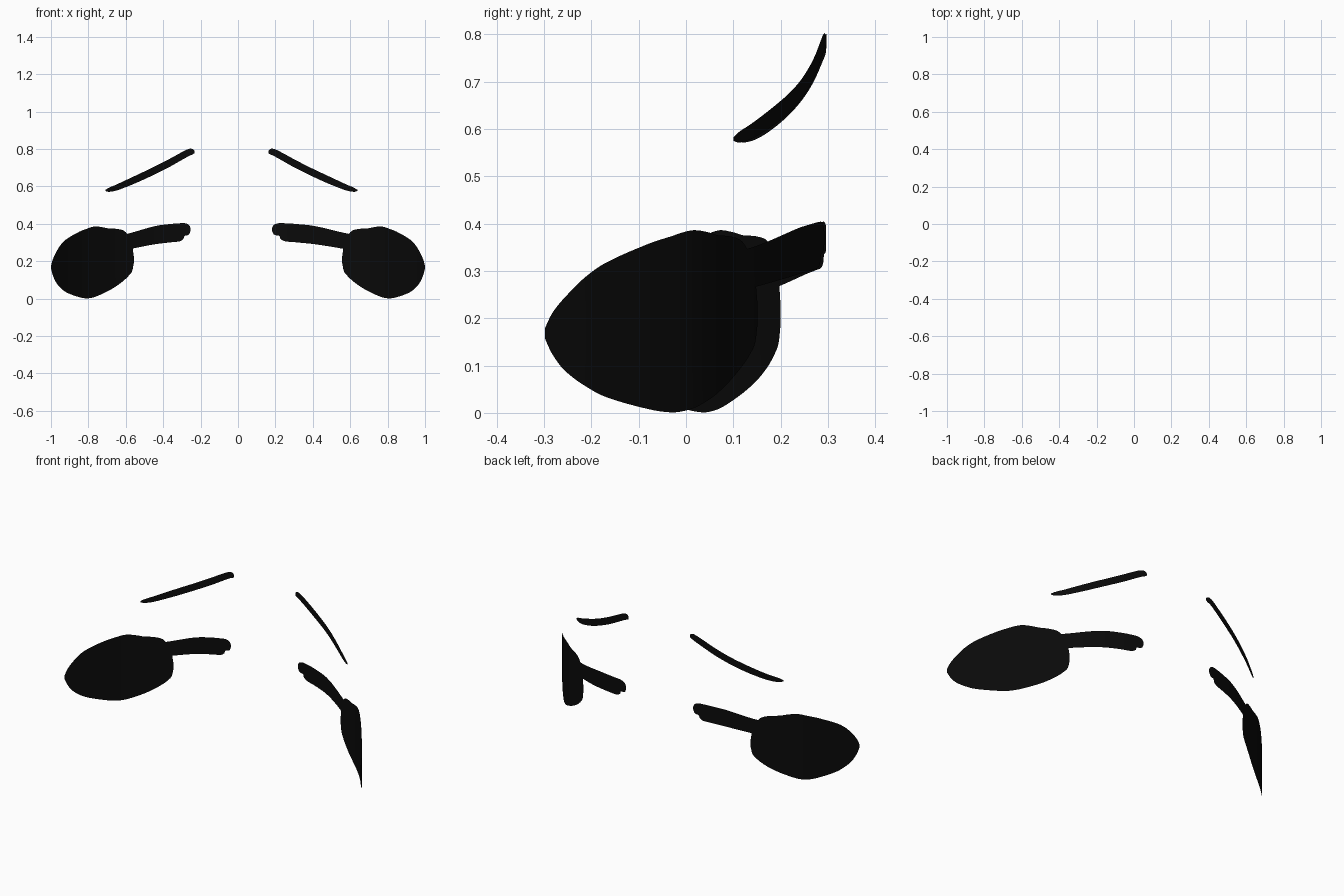
import bpy, bmesh

if "Cube" in bpy.data.objects:
    bpy.data.objects.remove(bpy.data.objects["Cube"])

black = bpy.data.materials.new("black")
black.diffuse_color = (0.003, 0.003, 0.003, 1)
black.use_nodes = True
black.node_tree.nodes["Principled BSDF"].inputs["Base Color"].default_value = black.diffuse_color


def smooth(table, x, col):
    """Cubic interpolation of one column of a table sorted by its first column."""
    n = len(table)
    i = 0
    while i < n - 2 and x > table[i + 1][0]:
        i += 1

    def slope(k):
        a, b = table[max(k - 1, 0)], table[min(k + 1, n - 1)]
        return (b[col] - a[col]) / (b[0] - a[0])

    p, q = table[i], table[i + 1]
    h = q[0] - p[0]
    t = (x - p[0]) / h
    return ((2*t**3 - 3*t**2 + 1) * p[col] + (t**3 - 2*t**2 + t) * h * slope(i)
            + (3*t**2 - 2*t**3) * q[col] + (t**3 - t**2) * h * slope(i + 1))


# Depth of the curved face surface: (distance from middle, y)
DEPTH = {
    1: [(.16, .297), (.3, .268), (.414, .23), (.51, .18), (.63, .105),
        (.746, .03), (.815, -.037), (.94, -.2), (1, -.3)],
    -1: [(.23, .297), (.28, .293), (.45, .246), (.6, .178), (.71, .108),
         (.805, .04), (.9, -.055), (1, -.175)],
}

# Outlines as (x, lower z, upper z)
BROW = [(.163, .778, .79), (.17, .772, .798), (.185, .766, .802), (.215, .75, .791),
        (.3, .702, .745), (.38, .662, .704), (.46, .625, .666), (.52, .6, .638),
        (.58, .578, .61), (.62, .571, .593), (.638, .575, .582)]
LID = [(.182, .362, .378), (.19, .345, .392), (.205, .338, .4), (.222, .334, .404),
       (.227, .32, .404), (.25, .307, .403), (.3, .302, .4), (.41, .291, .388),
       (.56, .267, .353), (.6, .258, .345)]
EYE = [(.557, .19, .225), (.565, .15, .28), (.58, .127, .325), (.607, .1, .361),
       (.65, .067, .373), (.69, .043, .375), (.72, .028, .381), (.76, .011, .386),
       (.785, .004, .382), (.81, .001, .373), (.85, .008, .357), (.917, .033, .318),
       (.95, .058, .285), (.975, .09, .243), (.99, .125, .21), (.999, .158, .178)]


def plate(name, outline, side, shift=lambda x: 0):
    """Thin sheet filled between the outline's edges, bent onto the face surface."""
    bm = bmesh.new()
    previous = None
    steps, rows = 4, 4
    xs = [a[0] + (b[0] - a[0]) * k / steps
          for a, b in zip(outline, outline[1:]) for k in range(steps)] + [outline[-1][0]]
    for x in xs:
        lo, hi = smooth(outline, x, 1), smooth(outline, x, 2)
        d = min(x + (shift(x) if side < 0 else 0), 1)
        y = smooth(DEPTH[side], d, 1)
        column = [bm.verts.new((side * d, y, lo + (hi - lo) * r / rows))
                  for r in range(rows + 1)]
        if previous:
            for r in range(rows):
                quad = [previous[r], column[r], column[r + 1], previous[r + 1]]
                bm.faces.new(quad if side > 0 else quad[::-1])
        previous = column
    for f in bm.faces:
        f.smooth = True
    me = bpy.data.meshes.new(name)
    bm.to_mesh(me)
    bm.free()
    me.materials.append(black)
    ob = bpy.data.objects.new(name, me)
    bpy.context.collection.objects.link(ob)


# Both sides: the left brow and lid sit slightly further out than the right ones
for side, word in ((1, "right"), (-1, "left")):
    plate(word + "_eye", EYE, side)
    plate(word + "_lid_line", LID, side, lambda x: .072 * (.6 - x) / .418)
    plate(word + "_eyebrow", BROW, side, lambda x: .07)
